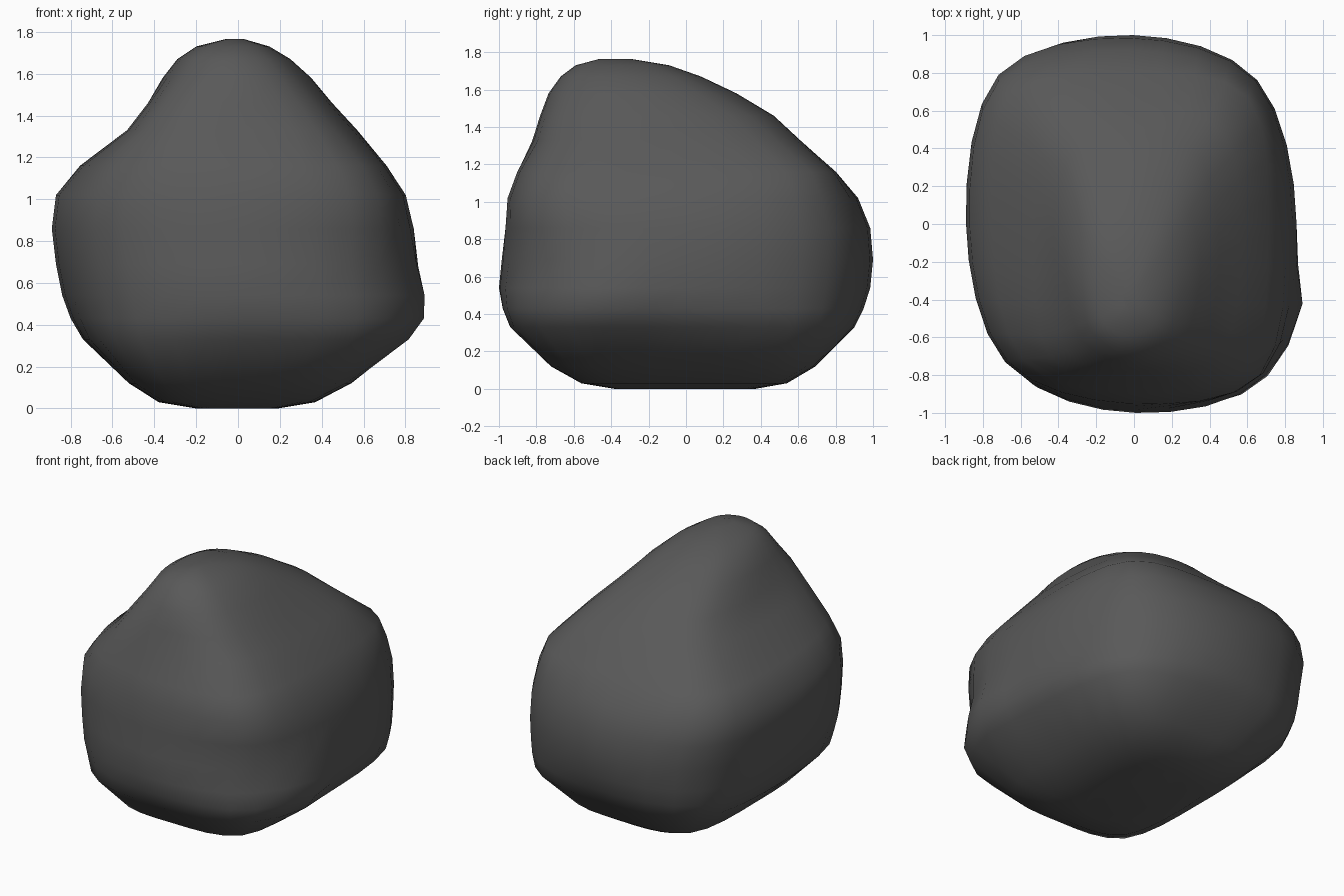
import bpy, bmesh, math
from mathutils import Vector

# Rock cross-sections: z, x min, x max, y min, y max, corner fullness (NE, NW, SW, SE)
LEVELS = [
    (0.00, -0.20, 0.19, -0.38, 0.37, .80, .80, .80, .80),
    (0.03, -0.38, 0.37, -0.56, 0.54, .82, .82, .82, .82),
    (0.12, -0.52, 0.54, -0.72, 0.69, .84, .86, .85, .86),
    (0.33, -0.74, 0.80, -0.94, 0.90, .80, .84, .80, .83),
    (0.43, -0.80, 0.85, -0.98, 0.95, .77, .82, .77, .82),
    (0.54, -0.84, 0.86, -1.00, 0.985, .76, .80, .76, .80),
    (0.69, -0.87, 0.86, -0.985, 1.00, .76, .79, .76, .79),
    (0.86, -0.89, 0.84, -0.965, 0.985, .77, .80, .76, .82),
    (1.02, -0.87, 0.80, -0.95, 0.92, .79, .82, .76, .84),
    (1.16, -0.75, 0.71, -0.90, 0.80, .85, .86, .78, .84),
    (1.33, -0.53, 0.57, -0.82, 0.61, .82, .83, .84, .80),
    (1.46, -0.43, 0.45, -0.78, 0.47, .79, .80, .83, .79),
    (1.58, -0.36, 0.35, -0.735, 0.27, .75, .76, .76, .75),
    (1.67, -0.29, 0.25, -0.67, 0.08, .75, .75, .75, .75),
    (1.73, -0.20, 0.15, -0.59, -0.09, .75, .75, .75, .75),
    (1.765, -0.06, 0.03, -0.46, -0.30, .75, .75, .75, .75),
]
STEPS = 4
# Low front right knob: centre, radius, push
KNOB = (Vector((0.86, -0.50, 0.50)), 0.22, Vector((0.07, 0.02, 0)))


def spline(a, b, c, d, t):
    return 0.5 * (2 * b + (c - a) * t + (2 * a - 5 * b + 4 * c - d) * t * t
                  + (3 * b - a - 3 * c + d) * t ** 3)


def ring(level):
    """Rounded, uneven outline through four sides and four corners."""
    z, x0, x1, y0, y1, ne, nw, sw, se = level
    c = Vector(((x0 + x1) / 2, (y0 + y1) / 2, z))
    hx, hy = (x1 - x0) / 2, (y1 - y0) / 2
    unit = [(1, 0), (ne, ne), (0, 1), (-nw, nw), (-1, 0), (-sw, -sw), (0, -1), (se, -se)]
    p = [c + Vector((u * hx, v * hy, 0)) for u, v in unit]
    return [spline(p[i - 1], p[i], p[(i + 1) % 8], p[(i + 2) % 8], s / STEPS)
            for i in range(8) for s in range(STEPS)]


def bulged(co):
    centre, radius, push = KNOB
    return co + push * math.exp(-((co - centre).length / radius) ** 2)


# Rock body: skin the outlines from the ground to the peak
bm = bmesh.new()
rings = [[bm.verts.new(bulged(co)) for co in ring(lv)] for lv in LEVELS]
n = 8 * STEPS
for low, high in zip(rings, rings[1:]):
    for i in range(n):
        j = (i + 1) % n
        bm.faces.new((low[i], low[j], high[j], high[i]))
bm.faces.new(rings[0][::-1])
bm.faces.new(rings[-1])
for f in bm.faces:
    f.smooth = True
mesh = bpy.data.meshes.new("rock")
bm.to_mesh(mesh)
bm.free()
rock = bpy.data.objects.new("rock", mesh)
bpy.context.collection.objects.link(rock)

# Dark stone colour
mat = bpy.data.materials.new("dark_stone")
mat.diffuse_color = (0.10, 0.10, 0.10, 1)
mesh.materials.append(mat)
